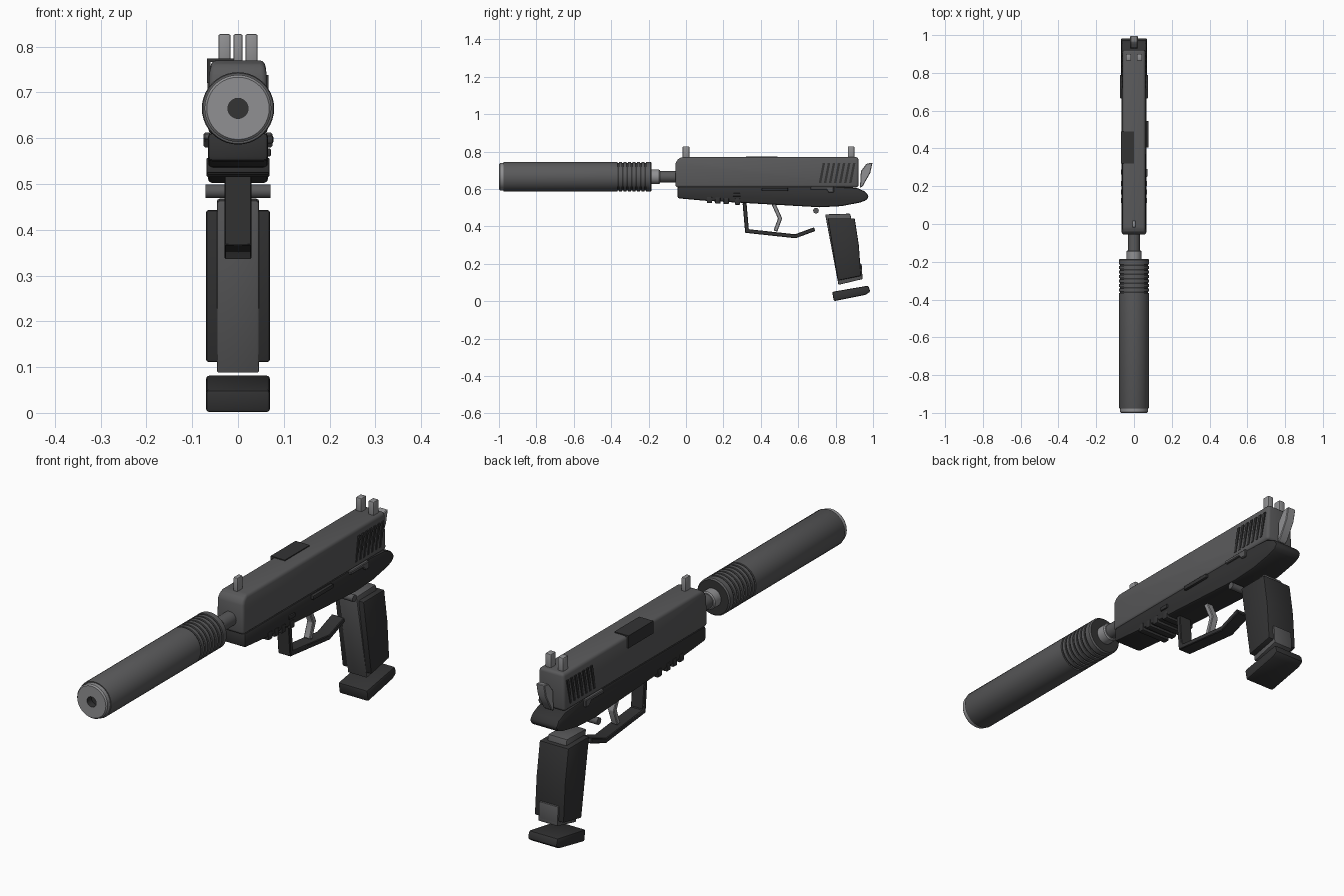
import bpy, bmesh, math
from mathutils import Matrix, Vector

cube = bpy.data.objects.get("Cube")
if cube:
    bpy.data.objects.remove(cube, do_unlink=True)


def material(name, v):
    m = bpy.data.materials.new(name)
    m.use_nodes = True
    col = (v, v, v * 1.03, 1)
    m.diffuse_color = col
    m.node_tree.nodes["Principled BSDF"].inputs["Base Color"].default_value = col
    return m


STEEL = material("gunmetal grey", 0.1)
BLACK = material("matte black", 0.033)
SILVER = material("light grey", 0.28)


def finish(name, bm, mats, angle=35):
    bmesh.ops.recalc_face_normals(bm, faces=bm.faces)
    me = bpy.data.meshes.new(name)
    bm.to_mesh(me)
    bm.free()
    for m in mats:
        me.materials.append(m)
    me.shade_smooth()
    me.set_sharp_from_angle(angle=math.radians(angle))
    ob = bpy.data.objects.new(name, me)
    bpy.context.scene.collection.objects.link(ob)
    return ob


def plate(name, pts, x0, x1, mat, bevel=0.0, segs=2):
    """Side outline of (y, z) points extruded from x0 to x1."""
    bm = bmesh.new()
    face = bm.faces.new([bm.verts.new((x0, y, z)) for y, z in pts])
    ext = bmesh.ops.extrude_face_region(bm, geom=[face])
    bmesh.ops.translate(bm, vec=(x1 - x0, 0, 0),
                        verts=[v for v in ext["geom"] if isinstance(v, bmesh.types.BMVert)])
    bmesh.ops.recalc_face_normals(bm, faces=bm.faces)
    if bevel:
        sharp = [e for e in bm.edges if e.calc_face_angle(0) > math.radians(30)]
        bmesh.ops.bevel(bm, geom=sharp, offset=bevel, segments=segs,
                        affect='EDGES', profile=0.5, clamp_overlap=True)
    return finish(name, bm, [mat])


def block(name, y0, y1, z0, z1, x0, x1, mat, bevel=0.0):
    return plate(name, [(y0, z0), (y1, z0), (y1, z1), (y0, z1)], x0, x1, mat, bevel)


def strip(name, path, thick, half, mat, bevel=0.003):
    """Bent flat bar following a (y, z) path with mitred corners."""
    pts = [Vector(p) for p in path]
    left, right = [], []
    for i, p in enumerate(pts):
        a = (p - pts[i - 1]).normalized() if i else None
        b = (pts[i + 1] - p).normalized() if i < len(pts) - 1 else None
        d = ((a or b) + (b or a)).normalized()
        n = Vector((-d.y, d.x)) * thick / 2 / d.dot(a or b)
        left.append(p + n)
        right.append(p - n)
    return plate(name, [tuple(p) for p in left + right[::-1]], -half, half, mat, bevel, 1)


AXIS_Z = 0.665


def lathe(name, profile, mats, dark_radius=None, segs=40):
    """Spin (y, radius) points around the barrel axis."""
    bm = bmesh.new()
    vs = [bm.verts.new((0, y, AXIS_Z + r)) for y, r in profile]
    edges = [bm.edges.new(p) for p in zip(vs, vs[1:])]
    bmesh.ops.spin(bm, geom=vs + edges, cent=(0, 0, AXIS_Z), axis=(0, 1, 0),
                   angle=2 * math.pi, steps=segs)
    bmesh.ops.remove_doubles(bm, verts=bm.verts, dist=0.0001)
    if dark_radius:
        for f in bm.faces:
            if all(math.hypot(v.co.x, v.co.z - AXIS_Z) < dark_radius for v in f.verts):
                f.material_index = 1
    return finish(name, bm, mats)


# Suppressor tube with ribbed rear end
tube = [(-0.976, 0.06), (-0.976, 0.077), (-0.972, 0.079)]
for i in range(7):
    y = -0.366 + i * 0.024
    tube += [(y, 0.079), (y, 0.073), (y + 0.008, 0.073), (y + 0.008, 0.079)]
tube += [(-0.19, 0.079), (-0.184, 0.074), (-0.184, 0.03)]
lathe("suppressor_tube", tube, [STEEL, BLACK], 0.0745)
lathe("suppressor_cap", [(-0.97, 0.0), (-0.97, 0.022), (-1, 0.022), (-1, 0.068),
                         (-0.994, 0.073), (-0.972, 0.073)], [SILVER, BLACK], 0.0225)
lathe("suppressor_collar", [(-0.19, 0), (-0.19, 0.039), (-0.145, 0.039),
                            (-0.14, 0.035), (-0.14, 0)], [SILVER])
lathe("barrel", [(-0.15, 0), (-0.15, 0.031), (-0.03, 0.031), (-0.03, 0)], [STEEL], None, 24)

# Slide, with its upper sides drawn inwards
slide = plate("slide", [(-0.056, 0.608), (0.922, 0.608), (0.922, 0.77), (-0.025, 0.77),
                        (-0.047, 0.757), (-0.056, 0.735)], -0.065, 0.065, STEEL, 0.014, 3)
for v in slide.data.vertices:
    if v.co.z > 0.72:
        v.co.x *= 1 - (v.co.z - 0.72) * 2

# Slanted rear grip slots on both sides
for s, side in ((1, "left"), (-1, "right")):
    for i in range(7):
        y = 0.71 + i * 0.027
        plate(f"slide_slot_{side}_{i + 1}",
              [(y, 0.632), (y + 0.013, 0.632), (y + 0.034, 0.738), (y + 0.021, 0.738)],
              s * 0.06, s * 0.0665, BLACK)

# Ejection port wrapping the top right edge
block("ejection_port_top", 0.32, 0.49, 0.766, 0.774, -0.064, 0.0, BLACK)
block("ejection_port_side", 0.32, 0.49, 0.72, 0.774, -0.068, -0.06, BLACK)

# Sights
block("front_sight", -0.018, 0.018, 0.76, 0.827, -0.01, 0.01, SILVER, 0.004)
for s, side in ((1, "left"), (-1, "right")):
    block(f"rear_sight_{side}", 0.865, 0.9, 0.76, 0.827, s * 0.016, s * 0.043, SILVER, 0.004)

# Hammer
plate("hammer", [(0.93, 0.605), (0.945, 0.615), (0.985, 0.685), (0.997, 0.74), (0.965, 0.735),
                 (0.935, 0.695)], -0.02, 0.02, SILVER, 0.003, 1)

# Frame under the slide
plate("frame", [(-0.045, 0.612), (-0.045, 0.55), (0.1, 0.537), (0.715, 0.502), (0.83, 0.508),
                (0.93, 0.527), (0.965, 0.54), (0.978, 0.56), (0.96, 0.585), (0.915, 0.605),
                (0.8, 0.612)], -0.066, 0.066, BLACK, 0.01)
for i, y in enumerate((0.125, 0.17, 0.215, 0.275)):
    z = 0.537 - (y - 0.1) * 0.057
    block(f"rail_ridge_{i + 1}", y - 0.014, y + 0.014, z - 0.012, z + 0.022,
          -0.069, 0.069, BLACK, 0.004)

# Controls on the frame
block("slide_stop", 0.405, 0.545, 0.588, 0.606, 0.06, 0.077, BLACK, 0.004)
block("takedown_lever", 0.25, 0.292, 0.56, 0.577, 0.06, 0.072, BLACK, 0.003)
for s, side in ((1, "left"), (-1, "right")):
    plate(f"safety_lever_{side}", [(0.665, 0.597), (0.75, 0.597), (0.765, 0.58), (0.79, 0.58),
                                   (0.79, 0.612), (0.665, 0.612)],
          s * 0.06, s * 0.075, STEEL, 0.003, 1)
bm = bmesh.new()
bmesh.ops.create_cone(bm, cap_ends=True, segments=20, radius1=0.015, radius2=0.015, depth=0.142,
                      matrix=Matrix.Translation((0, 0.695, 0.484)) @ Matrix.Rotation(math.pi / 2, 4, 'Y'))
finish("magazine_release", bm, [STEEL])

# Trigger and guard
strip("trigger_guard", [(0.313, 0.525), (0.326, 0.375), (0.585, 0.347), (0.688, 0.385)],
      0.021, 0.03, BLACK)
strip("trigger", [(0.468, 0.52), (0.503, 0.442), (0.478, 0.375)], 0.021, 0.015, SILVER)

# Grip: inner magazine, wider outer shell and base plate
plate("magazine", [(0.744, 0.464), (0.878, 0.468), (0.886, 0.43), (0.945, 0.122), (0.815, 0.087)],
      -0.046, 0.046, STEEL, 0.006).data.vertices
plate("magazine_foot", [(0.812, 0.11), (0.815, 0.087), (0.944, 0.118), (0.939, 0.2), (0.83, 0.2)],
      -0.046, 0.046, STEEL, 0.004)
plate("grip_shell", [(0.758, 0.443), (0.902, 0.443), (0.924, 0.3), (0.936, 0.135), (0.812, 0.11)],
      -0.07, 0.07, BLACK, 0.006)
plate("base_plate", [(0.782, 0.05), (0.79, 0.0), (0.96, 0.034), (0.985, 0.05), (0.975, 0.083)],
      -0.07, 0.07, BLACK, 0.008)
